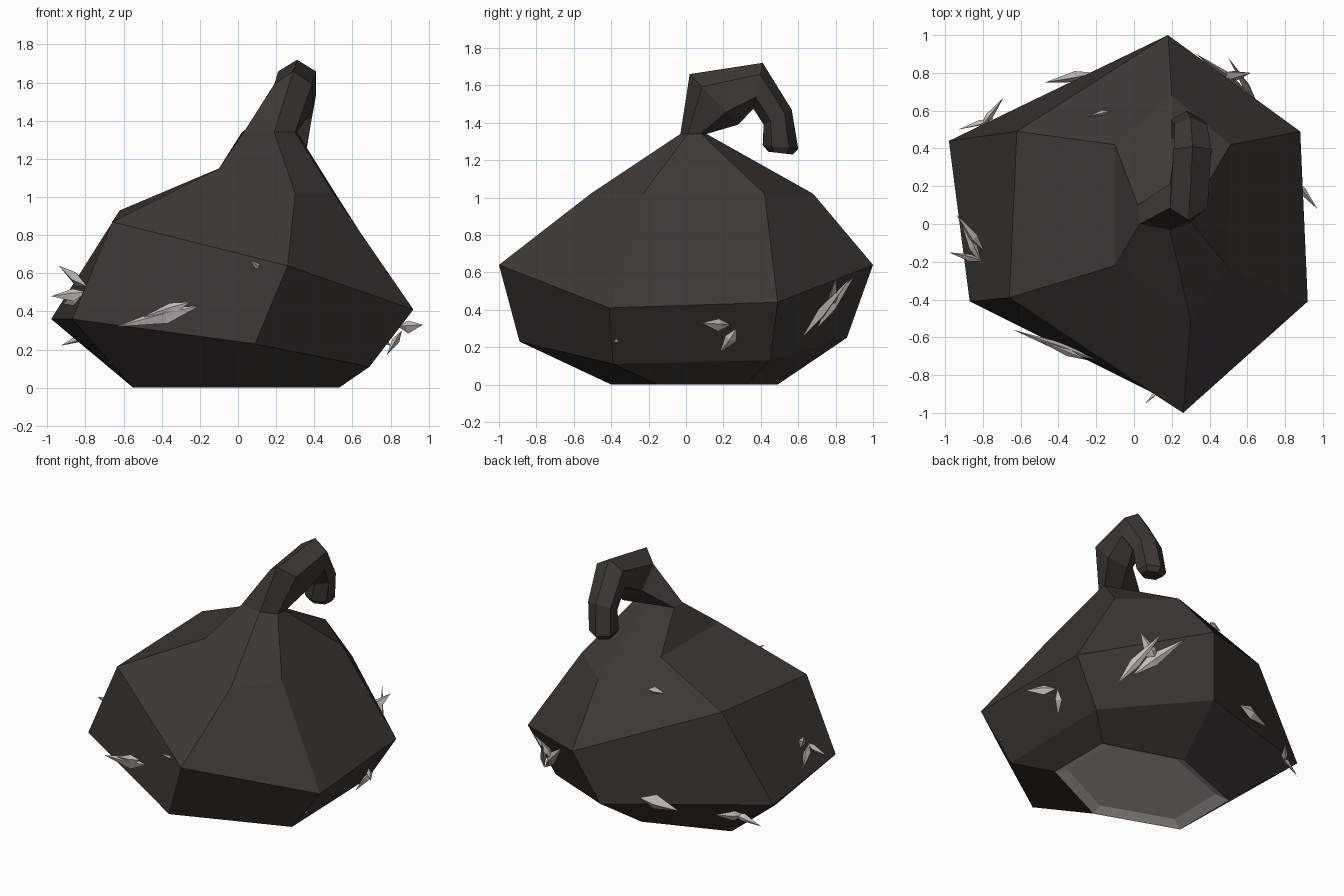
import bpy
from math import cos, sin, radians
from mathutils import Vector

if "Cube" in bpy.data.objects:
    bpy.data.objects.remove(bpy.data.objects["Cube"])


def material(name, rgb):
    m = bpy.data.materials.new(name)
    m.diffuse_color = (*rgb, 1)
    m.use_nodes = True
    m.node_tree.nodes["Principled BSDF"].inputs["Base Color"].default_value = m.diffuse_color
    return m


DARK = material("dark_hide", (0.045, 0.04, 0.038))
LIGHT = material("pale_grey", (0.55, 0.51, 0.5))


def build(name, verts, faces, mat):
    me = bpy.data.meshes.new(name)
    me.from_pydata([tuple(v) for v in verts], [], faces)
    me.materials.append(mat)
    ob = bpy.data.objects.new(name, me)
    bpy.context.collection.objects.link(ob)
    return ob


def loft(name, rings, mat, cap_start=False, cap_end=False):
    verts = [v for r in rings for v in r]
    n = len(rings[0])
    faces = []
    for r in range(len(rings) - 1):
        for k in range(n):
            a, b = r * n + k, r * n + (k + 1) % n
            # rings run clockwise from the back, seen from above
            faces.append((a, a + n, b + n, b))
    if cap_start:
        faces.append(tuple(range(n)))
    if cap_end:
        faces.append(tuple(reversed(range(len(verts) - n, len(verts)))))
    return build(name, verts, faces, mat)


# Body: lopsided six-sided rings, each starting at the back (+y)
base = [(0, .49, 0), (.53, .32, 0), (.53, -.15, 0),
        (0, -.40, 0), (-.55, -.2, 0), (-.55, .28, 0)]
low = [(.06, .86, .25), (.69, .45, .13), (.69, -.39, .11),
       (.09, -.89, .23), (-.87, -.41, .36), (-.98, .44, .36)]
wide = [(.18, 1, .64), (.88, .49, .44), (.92, -.41, .41),
        (.26, -1, .64), (-.66, -.39, .87), (-.62, .49, .93)]
shoulder = [(.2, .68, 1.02), (.51, .42, 1.02), (.5, -.23, 1.02),
            (.3, -.51, 1.02), (-.1, -.22, 1.15), (-.1, .42, 1.15)]
neck = [(.2, .11, 1.34), (.31, .08, 1.34), (.3, .01, 1.34),
        (.19, -.03, 1.34), (.03, .0, 1.34), (.02, .10, 1.34)]
loft("body", [base, low, wide, shoulder, neck], DARK)


# Hooked stem: mitred hexagons given by x, outer (y, z), inner (y, z), half width
def hexagon(x, outer, inner, hw):
    o, i = Vector((x, *outer)), Vector((x, *inner))
    c, d = (o + i) / 2, (i - o) / 2
    return [c + d * cos(radians(60 * k)) + Vector((hw * sin(radians(60 * k)), 0, 0))
            for k in range(6)]


bends = [(.29, (.02, 1.66), (.28, 1.39), .115),
         (.31, (.41, 1.72), (.36, 1.475), .115),
         (.30, (.565, 1.47), (.415, 1.39), .10),
         (.28, (.6, 1.26), (.41, 1.28), .095),
         (.28, (.57, 1.23), (.44, 1.245), .07)]
loft("hooked_stem", [neck] + [hexagon(*b) for b in bends], DARK, cap_end=True)

# Pale underside with a shallow recess
mid = Vector((0, .05, 0))
inner = [mid + (Vector(v) - mid) * .85 + Vector((0, 0, .03)) for v in base]
loft("underside", [inner, base], LIGHT, cap_start=True)


# Splinters: faceted slivers lying on the hide, from tip to tip with a width
def splinter(name, p, q, w):
    p, q = Vector(p), Vector(q)
    axis = (q - p).normalized()
    out = Vector((p.x, p.y, 0)).normalized()
    side = axis.cross(out).normalized()
    out = side.cross(axis)
    c = p.lerp(q, .6)
    verts = [p, c + side * w, c + out * w * .5, c - side * w * .7, c - out * w * .5, q]
    faces = [f for k in range(4) for f in
             ((0, 1 + k, 1 + (k + 1) % 4), (5, 1 + (k + 1) % 4, 1 + k))]
    build(name, verts, faces, LIGHT)


front = [((-.64, -.56, .32), (-.2, -.72, .43), .05),
         ((-.5, -.62, .37), (-.25, -.72, .45), .04),
         ((.06, -.95, .67), (.13, -.88, .62), .02)]
left = [((-.94, .05, .64), (-.79, -.15, .53), .05),
        ((-.98, -.15, .48), (-.79, -.2, .5), .04),
        ((-.92, .02, .44), (-.8, -.22, .5), .05),
        ((-.69, .67, .30), (-.82, .5, .27), .04),
        ((-.93, .5, .22), (-.74, .56, .29), .03)]
right = [((.97, .08, .33), (.84, .24, .32), .04),
         ((.78, .18, .17), (.86, .27, .30), .04),
         ((.75, -.41, .28), (.8, -.36, .22), .02)]
back = [((.33, .9, .58), (.6, .70, .30), .05),
        ((.62, .80, .57), (.45, .78, .40), .05),
        ((.5, .88, .57), (.66, .62, .25), .04),
        ((-.47, .75, .30), (-.2, .8, .34), .06),
        ((-.24, .57, .99), (-.12, .6, 1.0), .03)]
for side_name, group in zip(("front", "left", "right", "back"), (front, left, right, back)):
    for i, s in enumerate(group):
        splinter(f"{side_name}_splinter_{i + 1}", *s)
